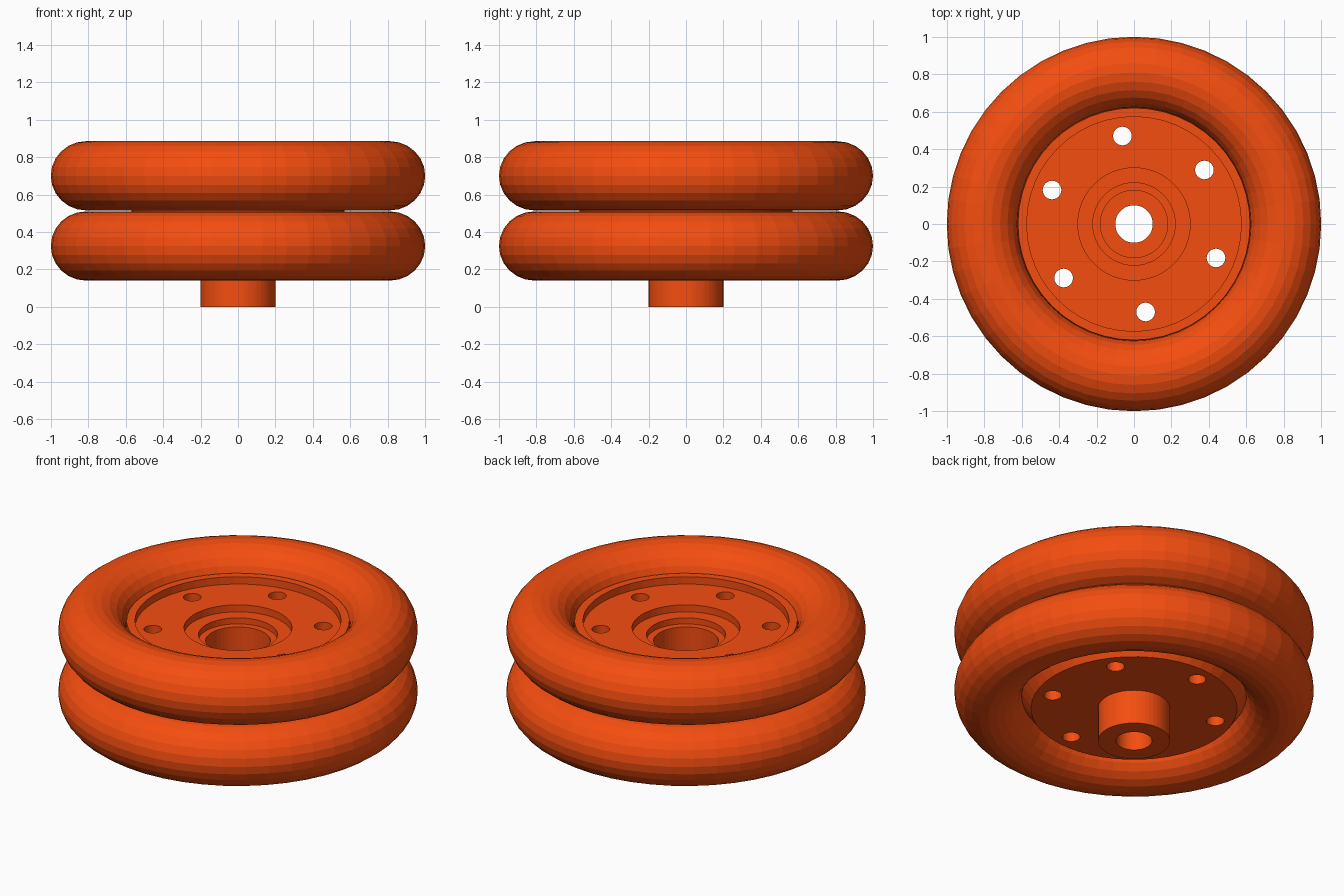
import bpy, bmesh
from math import pi, cos, sin, radians

if "Cube" in bpy.data.objects:
    bpy.data.objects.remove(bpy.data.objects["Cube"])

mat = bpy.data.materials.new("orange")
mat.diffuse_color = (0.91, 0.075, 0.005, 1)
mat.use_nodes = True
mat.node_tree.nodes["Principled BSDF"].inputs["Base Color"].default_value = mat.diffuse_color


def lathe(name, profile, segments):
    """Revolve a closed (radius, z) profile around the z axis."""
    bm = bmesh.new()
    rings = []
    for i in range(segments):
        a = 2 * pi * i / segments
        rings.append([bm.verts.new((r * cos(a), r * sin(a), z)) for r, z in profile])
    n = len(profile)
    for i in range(segments):
        a, b = rings[i], rings[(i + 1) % segments]
        for j in range(n):
            k = (j + 1) % n
            bm.faces.new((a[j], b[j], b[k], a[k]))
    bmesh.ops.recalc_face_normals(bm, faces=bm.faces)
    mesh = bpy.data.meshes.new(name)
    bm.to_mesh(mesh)
    bm.free()
    mesh.materials.append(mat)
    obj = bpy.data.objects.new(name, mesh)
    bpy.context.collection.objects.link(obj)
    return obj


# Two round tyres, stacked with a narrow gap
for name, zc in (("lower_tyre", 0.325), ("upper_tyre", 0.70)):
    section = [(0.81 + 0.19 * cos(2 * pi * i / 24), zc + 0.185 * sin(2 * pi * i / 24))
               for i in range(24)]
    lathe(name, section, 48)

# Hub: axle tube, waisted rim, recessed plate, stepped bearing seat
hub = lathe("hub", [
    (0.10, 0.0), (0.20, 0.0), (0.20, 0.21),
    (0.573, 0.21), (0.625, 0.285), (0.625, 0.34), (0.57, 0.48),
    (0.57, 0.545), (0.625, 0.69), (0.62, 0.76),
    (0.573, 0.76), (0.573, 0.715), (0.30, 0.715), (0.30, 0.672),
    (0.22, 0.672), (0.22, 0.635), (0.18, 0.635), (0.18, 0.30), (0.10, 0.30)], 48)

# Six through holes in the plate
for i in range(6):
    a = radians(37.5 + 60 * i)
    bpy.ops.mesh.primitive_cylinder_add(vertices=24, radius=0.05, depth=1.2,
                                        location=(0.474 * cos(a), 0.474 * sin(a), 0.5))
    cutter = bpy.context.object
    cutter.name = "hole_cutter"
    cutter.data.materials.append(mat)
    mod = hub.modifiers.new("hole", 'BOOLEAN')
    mod.operation = 'DIFFERENCE'
    mod.solver = 'EXACT'
    mod.object = cutter
    bpy.context.view_layer.objects.active = hub
    bpy.ops.object.modifier_apply(modifier=mod.name)
    bpy.data.objects.remove(cutter)
